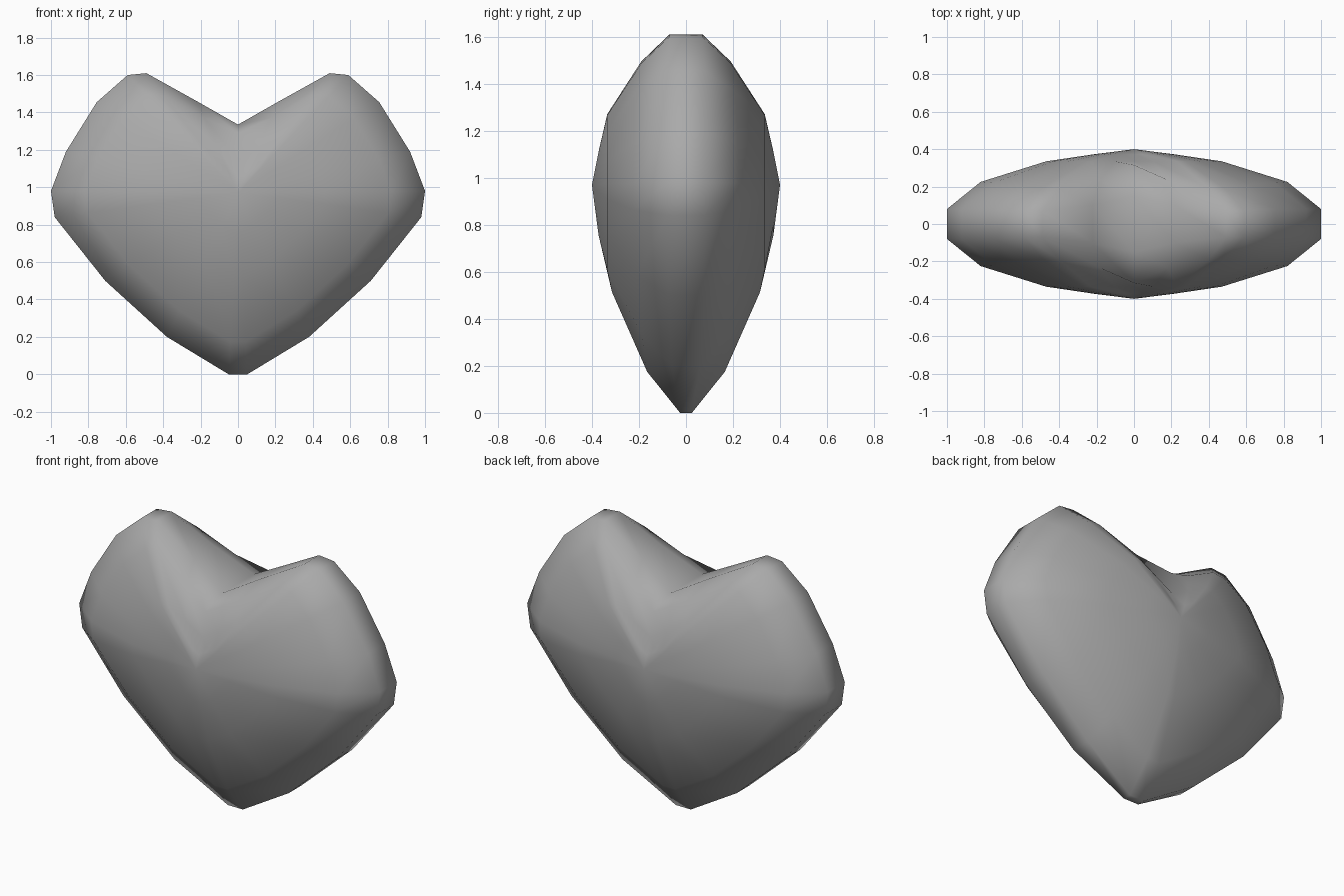
import bpy
import bmesh

cube = bpy.data.objects.get("Cube")
if cube:
    bpy.data.objects.remove(cube, do_unlink=True)

grey = bpy.data.materials.new("plain grey")
grey.use_nodes = True
grey.diffuse_color = (0.4, 0.4, 0.4, 1)
grey.node_tree.nodes["Principled BSDF"].inputs["Base Color"].default_value = (0.4, 0.4, 0.4, 1)

# Right half of the outline, tip to cleft: x, z, rim depth, shoulder depth
half = [
    (0.05, 0.0, 0.025, 0.165),
    (0.38, 0.20, 0.06, 0.19),
    (0.71, 0.50, 0.075, 0.21),
    (0.98, 0.84, 0.08, 0.225),
    (1.0, 0.98, 0.08, 0.225),
    (0.92, 1.19, 0.08, 0.22),
    (0.755, 1.455, 0.08, 0.21),
    (0.59, 1.60, 0.07, 0.19),
    (0.49, 1.61, 0.07, 0.19),
    (0.22, 1.46, 0.10, 0.235),
    (0.0, 1.335, 0.15, 0.315),
]
outline = half + [(-x, z, a, b) for x, z, a, b in reversed(half[:-1])]
MID_Z = 0.97
DEPTH = 0.40


def ring(bm, side, scale, depth_of):
    """One heart-shaped loop, shrunk towards the middle and moved in depth."""
    loop = []
    for p in outline:
        s = 0.87 if p[0] == 0 and scale == 0.82 else scale
        loop.append(bm.verts.new((p[0] * s, side * depth_of(p), MID_Z + (p[1] - MID_Z) * s)))
    return loop


def cheek(bm, side):
    """Rings from the middle of one face out to its rim, plus the centre point."""
    centre = bm.verts.new((0, side * DEPTH, MID_Z))
    rings = [
        ring(bm, side, 0.22, lambda p: 0.372),
        ring(bm, side, 0.47, lambda p: 0.315 if p[1] < 0.1 else 0.335),
        ring(bm, side, 0.82, lambda p: p[3]),
        ring(bm, side, 1.0, lambda p: p[2]),
    ]
    return centre, rings


bm = bmesh.new()
front_centre, front = cheek(bm, -1)
back_centre, back = cheek(bm, 1)
loops = front + back[::-1]
n = len(outline)

# Skin the body between neighbouring rings and close both faces
for i in range(n):
    j = (i + 1) % n
    for a, b in zip(loops, loops[1:]):
        bm.faces.new((a[i], a[j], b[j], b[i]))
    bm.faces.new((front_centre, front[0][i], front[0][j]))
    bm.faces.new((back_centre, back[0][j], back[0][i]))
bmesh.ops.recalc_face_normals(bm, faces=bm.faces[:])
for f in bm.faces:
    f.smooth = True

mesh = bpy.data.meshes.new("heart")
bm.to_mesh(mesh)
bm.free()
mesh.materials.append(grey)
bpy.context.collection.objects.link(bpy.data.objects.new("heart", mesh))
